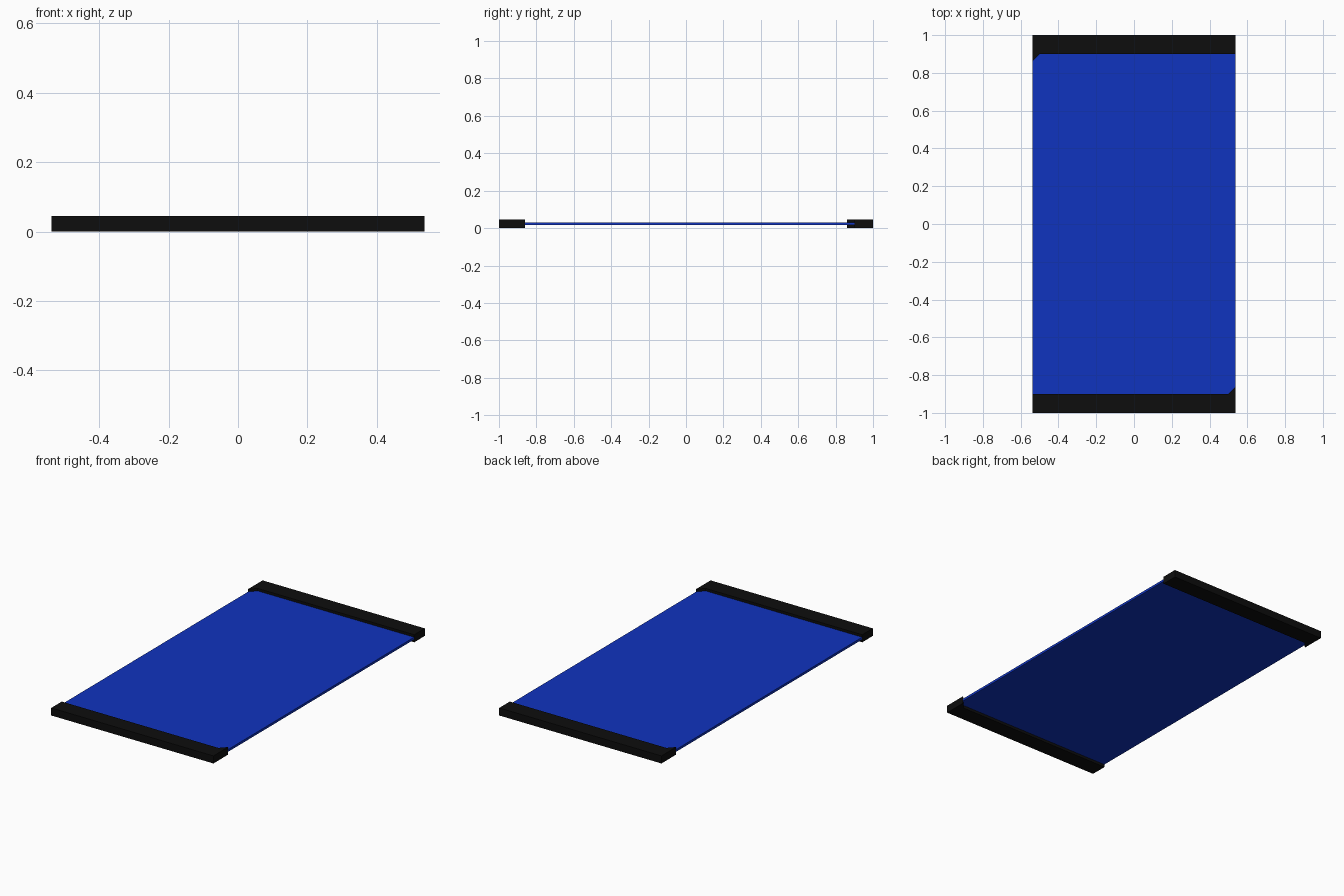
import bpy
import bmesh
import math
from mathutils import Matrix

if "Cube" in bpy.data.objects:
    bpy.data.objects.remove(bpy.data.objects["Cube"])

HALF_W = 0.5375   # half width in x
BAR_H = 0.045     # bar height


def material(name, color):
    m = bpy.data.materials.new(name)
    m.diffuse_color = color
    m.use_nodes = True
    m.node_tree.nodes["Principled BSDF"].inputs["Base Color"].default_value = m.diffuse_color
    return m


def prism(name, outline, z0, z1, mat, turn=0.0):
    """Extrude a flat outline from z0 to z1, optionally turned about z."""
    bm = bmesh.new()
    face = bm.faces.new([bm.verts.new((x, y, z0)) for x, y in outline])
    top = bmesh.ops.extrude_face_region(bm, geom=[face])["geom"]
    verts = [g for g in top if isinstance(g, bmesh.types.BMVert)]
    bmesh.ops.translate(bm, verts=verts, vec=(0, 0, z1 - z0))
    bmesh.ops.rotate(bm, verts=bm.verts, matrix=Matrix.Rotation(turn, 3, 'Z'))
    bmesh.ops.recalc_face_normals(bm, faces=bm.faces)
    mesh = bpy.data.meshes.new(name)
    bm.to_mesh(mesh)
    bm.free()
    mesh.materials.append(mat)
    obj = bpy.data.objects.new(name, mesh)
    bpy.context.collection.objects.link(obj)
    return obj


black = material("black", (0.004, 0.004, 0.004, 1))
blue = material("blue", (0.005, 0.033, 0.52, 1))

# Thin sliding sheet between the two end bars
w = HALF_W - 0.001
prism("sheet", [(-w, -0.905), (w, -0.905), (w, 0.905), (-w, 0.905)],
      0.016, 0.03, blue)

# End bars with a chamfered toe at one corner, the second turned half a circle
bar = [(-HALF_W, -1), (HALF_W, -1), (HALF_W, -0.86),
       (HALF_W - 0.038, -0.9), (-HALF_W, -0.9)]
prism("front_bar", bar, 0, BAR_H, black)
prism("back_bar", bar, 0, BAR_H, black, math.pi)
